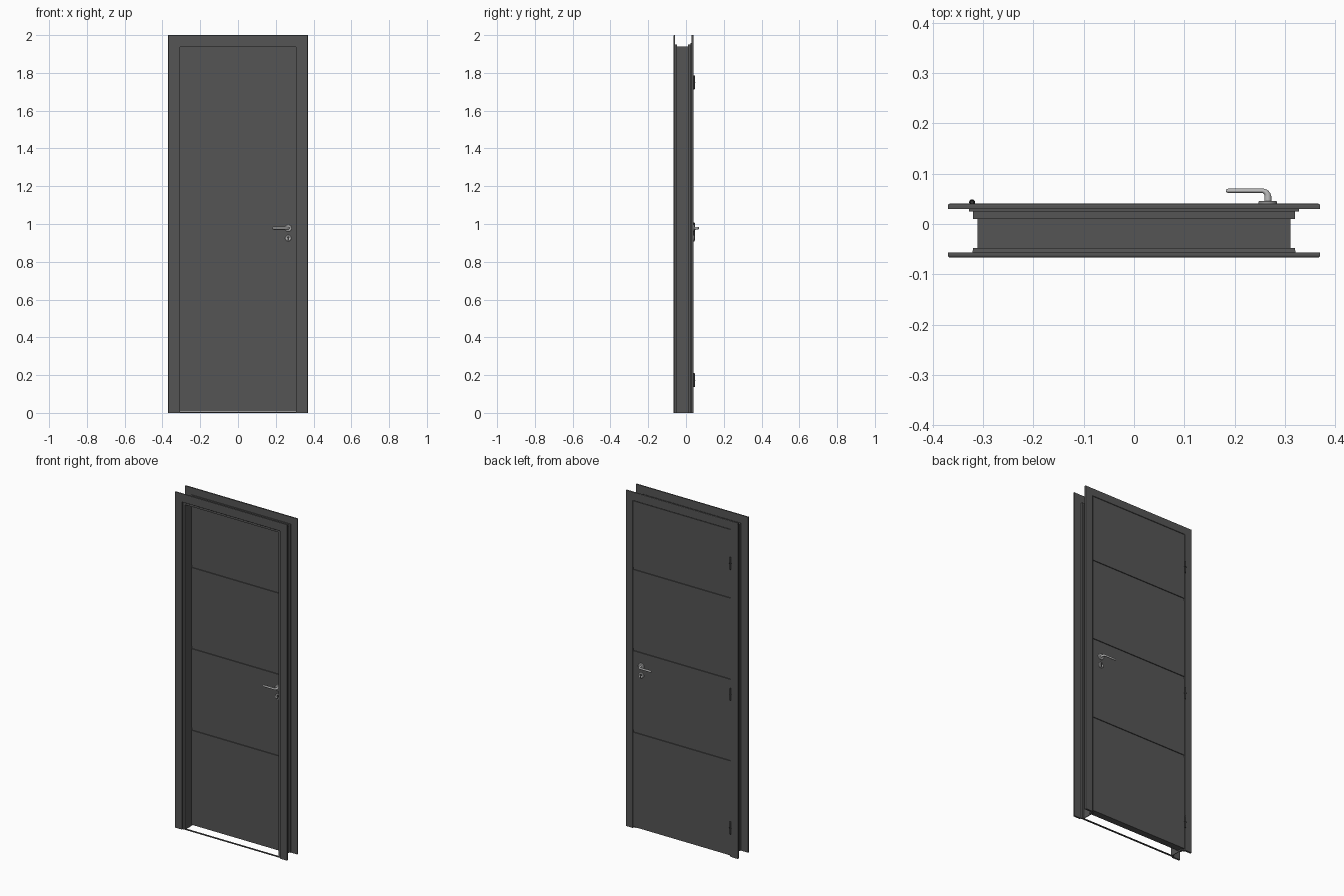
import bpy, bmesh, math
from mathutils import Matrix, Vector

if "Cube" in bpy.data.objects:
    bpy.data.objects.remove(bpy.data.objects["Cube"])


def material(name, v):
    m = bpy.data.materials.new(name)
    m.diffuse_color = (v, v, v, 1)
    m.use_nodes = True
    m.node_tree.nodes["Principled BSDF"].inputs["Base Color"].default_value = m.diffuse_color
    return m


DARK = material("dark_finish", 0.09)
BLACK = material("hinge_finish", 0.04)
METAL = material("satin_metal", 0.5)


def finish(bm, name, mat, smooth=False):
    bmesh.ops.recalc_face_normals(bm, faces=bm.faces)
    me = bpy.data.meshes.new(name)
    bm.to_mesh(me)
    bm.free()
    ob = bpy.data.objects.new(name, me)
    bpy.context.collection.objects.link(ob)
    me.materials.append(mat)
    if smooth:
        bpy.ops.object.select_all(action='DESELECT')
        ob.select_set(True)
        bpy.context.view_layer.objects.active = ob
        bpy.ops.object.shade_smooth_by_angle(angle=math.radians(35))
    return ob


def loft(name, rings, mat):
    """Join equal-sized point rings with quads and cap both ends."""
    bm = bmesh.new()
    vs = [[bm.verts.new(p) for p in r] for r in rings]
    n = len(rings[0])
    for a, b in zip(vs, vs[1:]):
        for i in range(n):
            j = (i + 1) % n
            bm.faces.new((a[i], a[j], b[j], b[i]))
    bm.faces.new(vs[0])
    bm.faces.new(vs[-1])
    return finish(bm, name, mat)


def door_surround(name, profile):
    """Sweep a (distance from centre, y) profile up, across and down with mitred corners."""
    up = 1.63
    return loft(name, [[(-d, y, 0) for d, y in profile],
                       [(-d, y, d + up) for d, y in profile],
                       [(d, y, d + up) for d, y in profile],
                       [(d, y, 0) for d, y in profile]], DARK)


def extrude_x(name, profile, half, mat=DARK):
    return loft(name, [[(x, y, z) for y, z in profile] for x in (-half, half)], mat)


def cylinders(name, parts, axis, mat, seg=24):
    """parts: (centre, radius start, radius end, length)"""
    bm = bmesh.new()
    rot = Matrix.Rotation(math.pi / 2, 4, 'X') if axis == 'Y' else Matrix()
    for c, r1, r2, h in parts:
        bmesh.ops.create_cone(bm, cap_ends=True, segments=seg, radius1=r1, radius2=r2,
                              depth=h, matrix=Matrix.Translation(c) @ rot)
    return finish(bm, name, mat, True)


# Architraves with softened outer edges, and stepped jamb between them
door_surround("front_architrave", [(0.322, -0.057), (0.322, -0.066), (0.323, -0.067), (0.366, -0.067),
                                   (0.369, -0.0655), (0.37, -0.063), (0.37, -0.057)])
door_surround("back_architrave", [(0.322, 0.03), (0.322, 0.04), (0.323, 0.041), (0.366, 0.041),
                                  (0.369, 0.0395), (0.37, 0.037), (0.37, 0.03)])
door_surround("jamb", [(0.3075, -0.06), (0.322, -0.06), (0.32, -0.048), (0.311, -0.048), (0.311, 0.01),
                       (0.32, 0.01), (0.32, 0.025), (0.328, 0.025), (0.328, 0.0305), (0.3075, 0.0305)])

# Thin sill strip
extrude_x("sill_strip", [(-0.06, 0), (-0.06, 0.004), (-0.05, 0.004), (-0.05, 0)], 0.31)

# Rebated door leaf: narrow front part and wider back lip, grooved on both faces
GROOVES, W, DEPTH, FLOOR = (0.579, 1.065, 1.549), 0.008, 0.005, 0.008


def grooved(face_y, back_y, top):
    sign = 1 if back_y > face_y else -1
    pts = [(back_y, FLOOR), (face_y, FLOOR)]
    for z in GROOVES:
        inner = face_y + sign * DEPTH
        pts += [(face_y, z - W), (inner, z - W), (inner, z + W), (face_y, z + W)]
    return pts + [(face_y, top), (back_y, top)]


extrude_x("leaf_front", grooved(0.0, 0.031, 1.9365), 0.3065)
extrude_x("leaf_back", grooved(0.04, 0.031, 1.950), 0.3205)

# Hinges: two knuckles, a centre ring and end tips
for i, z in enumerate((0.173, 0.97, 1.75)):
    x, y = -0.322, 0.043
    parts = [((x, y, z + s * 0.0165), 0.005, 0.005, 0.031) for s in (-1, 1)]
    parts += [((x, y, z), 0.006, 0.006, 0.003),
              ((x, y, z + 0.0345), 0.005, 0.003, 0.005),
              ((x, y, z - 0.0345), 0.003, 0.005, 0.005)]
    cylinders(f"hinge_{i + 1}", parts, 'Z', BLACK, 16)


# Lever handles and keyhole plates on both faces
def lever(name, out):
    """Rounded lever bending from the plate towards the hinge side."""
    hx, z, R, n = 0.2665, 0.978, 0.012, 16
    path = [(hx, 0.0), (hx, 0.014)]
    path += [(hx - R + R * math.cos(a), 0.014 + R * math.sin(a))
             for a in (math.pi / 2 * k / 8 for k in range(1, 9))]
    path += [(0.22, 0.026), (0.187, 0.026), (0.183, 0.026)]
    rings = []
    for i, p in enumerate(path):
        a, b = path[max(i - 1, 0)], path[min(i + 1, len(path) - 1)]
        t = Vector((b[0] - a[0], b[1] - a[1])).normalized()
        side = Vector((-t.y, t.x))
        k = min(i / 9, 1)
        rw, rh = 0.007 - 0.0028 * k, 0.007 - 0.001 * k
        if i == len(path) - 1:
            rw, rh = rw * 0.6, rh * 0.6
        ring = []
        for j in range(n):
            u = 2 * math.pi * j / n
            o = side * rw * math.cos(u)
            ring.append((p[0] + o.x, out(p[1] + o.y), z + rh * math.sin(u)))
        rings.append(ring)
    ob = loft(name, rings, METAL)
    bpy.ops.object.select_all(action='DESELECT')
    ob.select_set(True)
    bpy.context.view_layer.objects.active = ob
    bpy.ops.object.shade_smooth_by_angle(angle=math.radians(40))


for label, out, s in (("front", lambda d: -d, -1), ("back", lambda d: 0.04 + d, 1)):
    lever(label + "_lever", out)
    for part, z, r in (("rose", 0.978, 0.0185), ("keyhole_plate", 0.925, 0.0165)):
        # the cone runs along -y, so swap radii to keep the chamfer outwards
        a, b = (r, r - 0.0025) if s < 0 else (r - 0.0025, r)
        cylinders(f"{label}_{part}", [((0.266, out(0.002), z), r, r, 0.004),
                                      ((0.266, out(0.005), z), a, b, 0.002)], 'Y', METAL, 32)
    # Lock cylinder: round barrel with a slim tail below
    bm = bmesh.new()
    bmesh.ops.create_cone(bm, cap_ends=True, segments=20, radius1=0.0065, radius2=0.0065, depth=0.003,
                          matrix=Matrix.Translation((0.266, out(0.0065), 0.929)) @ Matrix.Rotation(math.pi / 2, 4, 'X'))
    bmesh.ops.create_cube(bm, size=1, matrix=Matrix.Translation((0.266, out(0.0065), 0.919))
                          @ Matrix.Diagonal((0.006, 0.003, 0.012, 1)))
    finish(bm, label + "_lock_cylinder", BLACK, True)
